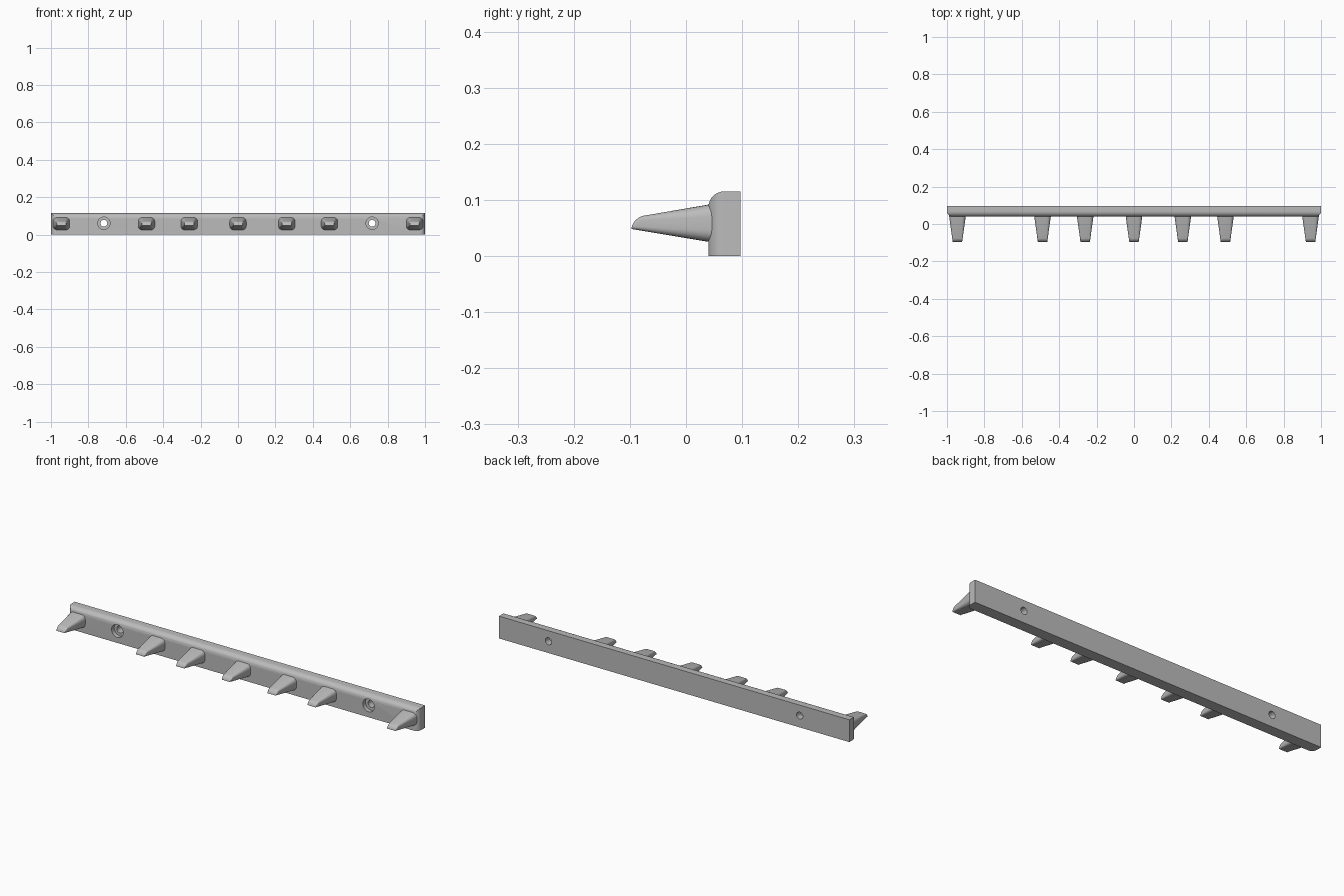
import bpy, bmesh, math
from mathutils import Matrix

cube = bpy.data.objects.get("Cube")
if cube:
    bpy.data.objects.remove(cube)

grey = bpy.data.materials.new("light grey")
grey.use_nodes = True
colour = (0.5, 0.5, 0.5, 1)
grey.diffuse_color = colour
grey.node_tree.nodes["Principled BSDF"].inputs["Base Color"].default_value = colour

FRONT, BACK, TOP = 0.04, 0.097, 0.115
HOLE_X, HOLE_Z = 0.717, 0.061


def make_object(name, bm):
    bmesh.ops.recalc_face_normals(bm, faces=bm.faces[:])
    mesh = bpy.data.meshes.new(name)
    bm.to_mesh(mesh)
    bm.free()
    mesh.materials.append(grey)
    obj = bpy.data.objects.new(name, mesh)
    bpy.context.collection.objects.link(obj)
    return obj


def smooth(obj):
    bpy.ops.object.select_all(action='DESELECT')
    obj.select_set(True)
    bpy.context.view_layer.objects.active = obj
    bpy.ops.object.shade_smooth_by_angle(angle=math.radians(30))


# Rail: box with rounded top front edge and rounded front corners
bm = bmesh.new()
bmesh.ops.create_cube(bm, size=1)
for v in bm.verts:
    v.co.x *= 2
    v.co.y = BACK if v.co.y > 0 else FRONT
    v.co.z = TOP if v.co.z > 0 else 0
rounded = [e for e in bm.edges
           if all(v.co.y < BACK - 0.01 for v in e.verts)
           and any(v.co.z > 0.01 for v in e.verts)]
bmesh.ops.bevel(bm, geom=rounded, offset=0.028, segments=8, profile=0.5,
                affect='EDGES', clamp_overlap=True)
rail = make_object("rail", bm)


# Screw holes: wide counterbore in front, narrow hole through
def cut_hole(x, radius, y0, y1, name):
    bm = bmesh.new()
    matrix = Matrix.Translation((x, (y0 + y1) / 2, HOLE_Z)) @ Matrix.Rotation(math.pi / 2, 4, 'X')
    bmesh.ops.create_cone(bm, cap_ends=True, segments=40, radius1=radius,
                          radius2=radius, depth=y1 - y0, matrix=matrix)
    cutter = make_object(name, bm)
    cutter.hide_render = True
    mod = rail.modifiers.new(name, 'BOOLEAN')
    mod.object = cutter
    mod.solver = 'EXACT'
    bpy.context.view_layer.objects.active = rail
    bpy.ops.object.modifier_apply(modifier=name)
    bpy.data.objects.remove(cutter)


for x in (-HOLE_X, HOLE_X):
    cut_hole(x, 0.033, 0, FRONT + 0.022, "counterbore_cutter")
    cut_hole(x, 0.018, 0, 0.2, "screw_hole_cutter")
smooth(rail)


# Pegs: tapered rounded rectangle with a rounded nose
def ring(bm, x, y, low, high, half, radius):
    radius = min(radius, (high - low) * 0.45)
    middle, tall = (low + high) / 2, (high - low) / 2
    verts = []
    for corner, (sx, sz) in enumerate(((1, 1), (-1, 1), (-1, -1), (1, -1))):
        for step in range(6):
            a = math.pi / 2 * (corner + step / 5)
            verts.append(bm.verts.new((x + sx * (half - radius) + radius * math.cos(a), y,
                                       middle + sz * (tall - radius) + radius * math.sin(a))))
    return verts


def make_peg(x, name):
    bm = bmesh.new()
    rings = []

    def section(y, drop):
        t = (0.06 - y) / 0.157
        low = 0.022 + 0.026 * t
        high = 0.095 - 0.027 * t
        high = low + (high - low) * drop
        rings.append(ring(bm, x, y, low, high, 0.047 - 0.022 * t, 0.023 - 0.018 * t))

    section(0.06, 1)
    for i in range(9):
        a = math.pi / 2 * i / 8
        section(-0.076 - 0.021 * math.sin(a), max(math.cos(a), 0.06))
    for a, b in zip(rings, rings[1:]):
        for i in range(len(a)):
            j = (i + 1) % len(a)
            bm.faces.new((a[i], a[j], b[j], b[i]))
    bm.faces.new(rings[0])
    bm.faces.new(rings[-1])
    smooth(make_object(name, bm))


make_peg(0, "peg_centre")
for side, sign in (("left", 1), ("right", -1)):
    for place, x in (("inner", 0.261), ("middle", 0.489), ("outer", 0.944)):
        make_peg(sign * x, f"peg_{place}_{side}")
